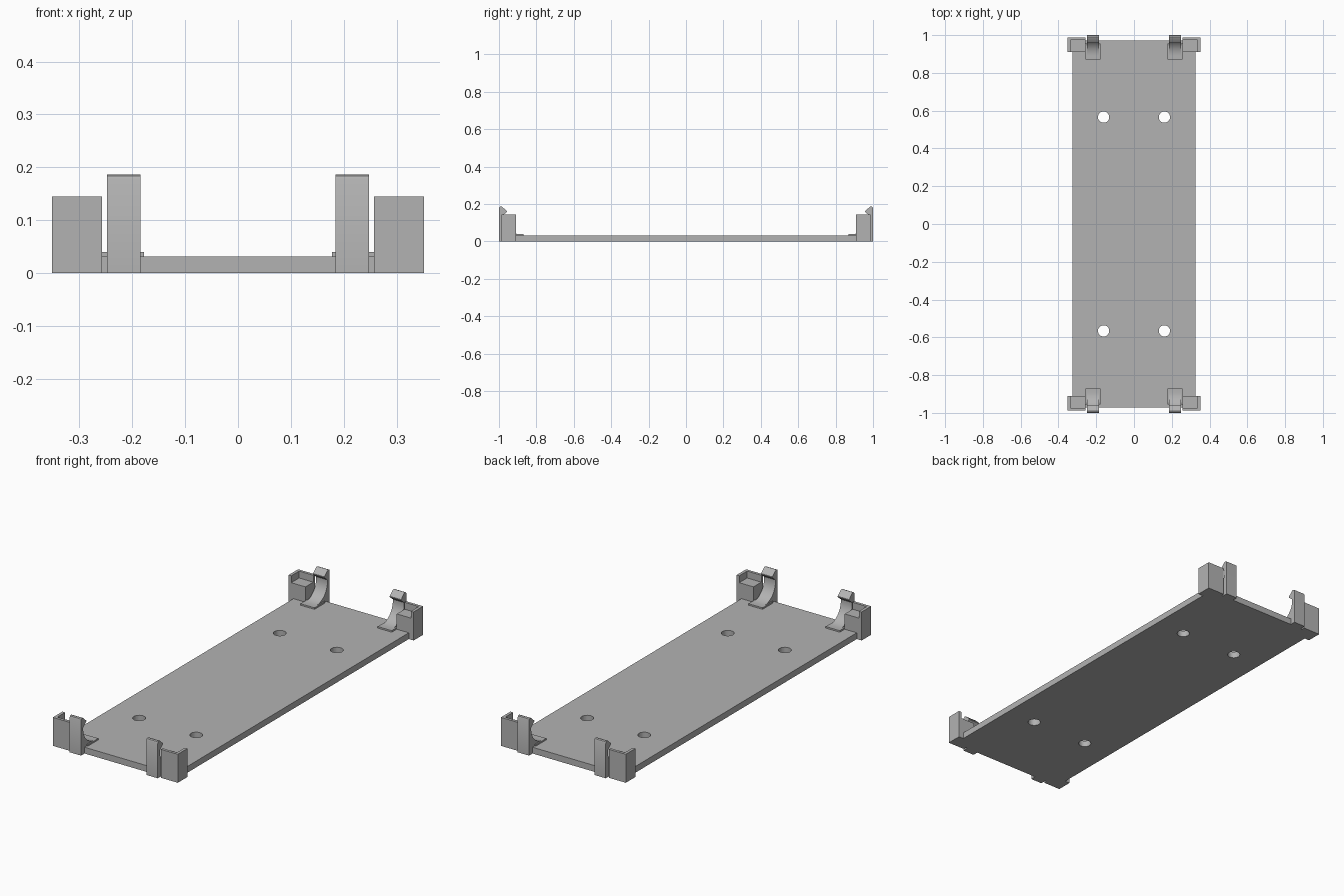
import bpy, bmesh, math
from mathutils import Matrix

if "Cube" in bpy.data.objects:
    bpy.data.objects.remove(bpy.data.objects["Cube"], do_unlink=True)

grey = bpy.data.materials.new("plain grey")
grey.use_nodes = True
grey.diffuse_color = (0.45, 0.45, 0.45, 1)
grey.node_tree.nodes["Principled BSDF"].inputs["Base Color"].default_value = (0.45, 0.45, 0.45, 1)


def finish(name, bm):
    bmesh.ops.recalc_face_normals(bm, faces=bm.faces)
    mesh = bpy.data.meshes.new(name)
    bm.to_mesh(mesh)
    bm.free()
    mesh.materials.append(grey)
    obj = bpy.data.objects.new(name, mesh)
    bpy.context.collection.objects.link(obj)
    return obj


def prism(name, points, place, lift):
    """Extrude a flat outline; place maps an outline point to 3D, lift is the extrusion."""
    bm = bmesh.new()
    face = bm.faces.new([bm.verts.new(place(p)) for p in points])
    ext = bmesh.ops.extrude_face_region(bm, geom=[face])
    verts = [g for g in ext["geom"] if isinstance(g, bmesh.types.BMVert)]
    bmesh.ops.translate(bm, vec=lift, verts=verts)
    return finish(name, bm)


def box(name, x, y, z):
    outline = [(x[0], y[0]), (x[1], y[0]), (x[1], y[1]), (x[0], y[1])]
    return prism(name, outline, lambda p: (*p, z[0]), (0, 0, z[1] - z[0]))


def smooth(obj):
    bpy.ops.object.select_all(action='DESELECT')
    obj.select_set(True)
    bpy.context.view_layer.objects.active = obj
    bpy.ops.object.shade_smooth_by_angle(angle=math.radians(30))


# Base plate with four screw holes
plate = box("base_plate", (-0.325, 0.325), (-0.972, 0.972), (0, 0.032))
bm = bmesh.new()
for sx in (-1, 1):
    for sy in (-1, 1):
        bmesh.ops.create_cone(bm, cap_ends=True, segments=32, radius1=0.03, radius2=0.03,
                              depth=0.2, matrix=Matrix.Translation((sx * 0.161, sy * 0.566, 0)))
cutter = finish("hole_cutter", bm)
cutter.hide_render = True
cutter.hide_viewport = True
holes = plate.modifiers.new("screw_holes", 'BOOLEAN')
holes.object = cutter
holes.solver = 'EXACT'
smooth(plate)

# Clip side profile (y, z): outer wall, rounded hook, concave fillet, foot
R = 0.09
profile = [(0.885, 0.0), (1.0, 0.0), (1.0, 0.178), (0.997, 0.184), (0.99, 0.187), (0.983, 0.185),
           (0.958, 0.162), (0.958, 0.157), (0.983, 0.137)]
for i in range(13):
    a = math.pi / 2 * i / 12
    profile.append((0.893 + R * math.cos(a), 0.13 - R * math.sin(a)))
profile.append((0.885, 0.04))

# Corner parts, mirrored to all four corners
for sx, side in ((1, "left"), (-1, "right")):
    for sy, end in ((1, "back"), (-1, "front")):
        tag = f"{end}_{side}"

        def corner_box(name, x, y, z):
            box(f"{name}_{tag}", [sx * v for v in x], [sy * v for v in y], z)

        # Spring clip and its foot pad
        clip = prism(f"clip_{tag}", profile, lambda p: (sx * 0.184, sy * p[0], p[1]),
                     (sx * 0.064, 0, 0))
        smooth(clip)
        corner_box("clip_foot", (0.178, 0.257), (0.87, 0.956), (0.02, 0.04))

        # Corner support block inside an L-shaped wall
        corner_box("corner_block", (0.257, 0.338), (0.91, 0.974), (0, 0.11))
        wall = [(0.257, 0.987), (0.352, 0.987), (0.352, 0.91), (0.337, 0.91),
                (0.337, 0.973), (0.257, 0.973)]
        prism(f"corner_wall_{tag}", wall, lambda p: (sx * p[0], sy * p[1], 0), (0, 0, 0.145))
